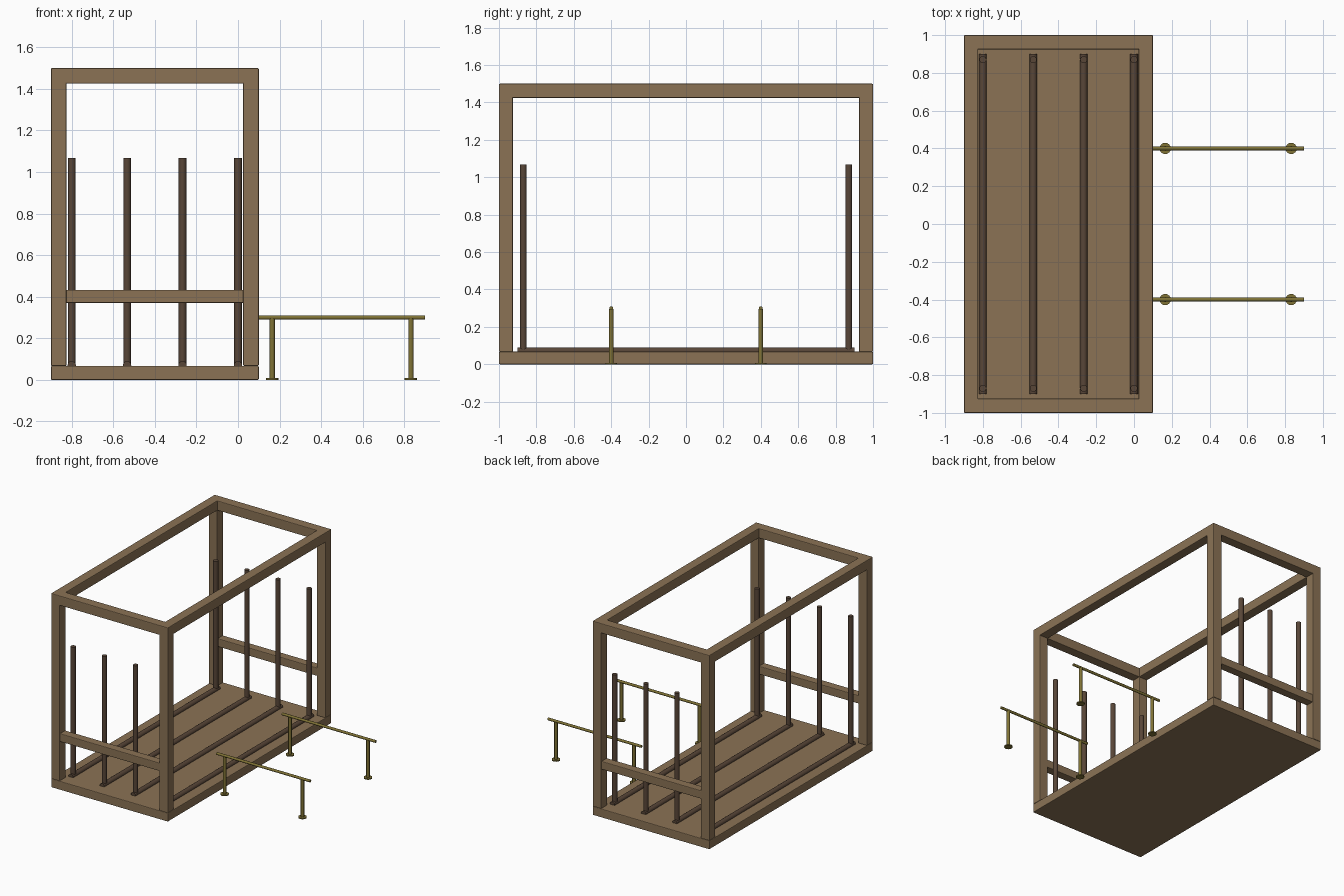
import bpy
import math
from mathutils import Vector

if "Cube" in bpy.data.objects:
    bpy.data.objects.remove(bpy.data.objects["Cube"])


def material(name, color):
    m = bpy.data.materials.new(name)
    m.diffuse_color = (*color, 1)
    m.use_nodes = True
    m.node_tree.nodes["Principled BSDF"].inputs["Base Color"].default_value = m.diffuse_color
    return m


WOOD = material("tan_wood", (0.258, 0.171, 0.091))
DARK = material("dark_brown", (0.098, 0.061, 0.039))
BRASS = material("olive_brass", (0.216, 0.171, 0.036))


def box(name, lo, hi, bevel=0.005):
    lo, hi = Vector(lo), Vector(hi)
    bpy.ops.mesh.primitive_cube_add(size=1, location=(lo + hi) / 2)
    ob = bpy.context.object
    ob.name = name
    ob.scale = hi - lo
    bpy.ops.object.transform_apply(location=False, rotation=False, scale=True)
    mod = ob.modifiers.new("soft_edges", 'BEVEL')
    mod.width = bevel
    mod.segments = 2
    ob.data.materials.append(WOOD)
    return ob


def rod(name, a, b, radius, mat, sides=16):
    a, b = Vector(a), Vector(b)
    d = b - a
    bpy.ops.mesh.primitive_cylinder_add(
        vertices=sides, radius=radius, depth=d.length, location=(a + b) / 2,
        rotation=d.to_track_quat('Z', 'Y').to_euler())
    ob = bpy.context.object
    ob.name = name
    bpy.ops.object.shade_smooth_by_angle(angle=math.radians(35))
    ob.data.materials.append(mat)
    return ob


X0, X1 = -0.9, 0.1      # frame extent in x
T = 0.075               # beam thickness
FLOOR = 0.067
TOP = 1.5

# Floor slab
box("floor_platform", (X0, -1, 0), (X1, 1, FLOOR))

# Corner posts and long top beams
for side, x in (("left", X0), ("right", X1 - T)):
    for end, y in (("front", -1), ("back", 1 - T)):
        box(f"{end}_{side}_post", (x, y, FLOOR), (x + T, y + T, TOP))
    box(f"{side}_top_beam", (x, -1, TOP - T), (x + T, 1, TOP))

# Short top beams and low cross rails at both ends
for end, s in (("front", -1), ("back", 1)):
    yc = s * (1 - T / 2)
    box(f"{end}_top_beam", (X0, yc - T / 2, TOP - T), (X1, yc + T / 2, TOP))
    box(f"{end}_cross_rail", (X0 + T - 0.01, yc - 0.033, 0.37),
        (X1 - T + 0.01, yc + 0.033, 0.433))

# Upright poles joined by pipes along the floor
for i in range(4):
    x = -0.8 + i * 0.8 / 3
    rod(f"floor_pipe_{i + 1}", (x, -0.9, 0.07), (x, 0.9, 0.07), 0.02, DARK)
    for end, s in (("front", -1), ("back", 1)):
        rod(f"{end}_pole_{i + 1}", (x, s * 0.87, FLOOR),
            (x, s * 0.87, 1.067), 0.0185, DARK)

# Two side handrails on legs with round feet
for end, y in (("front", -0.4), ("back", 0.4)):
    rod(f"{end}_handrail", (X1, y, 0.3), (0.9, y, 0.3), 0.01, BRASS, 12)
    for side, x in (("inner", 0.165), ("outer", 0.832)):
        rod(f"{end}_{side}_leg", (x, y, 0), (x, y, 0.295), 0.0125, BRASS, 12)
        rod(f"{end}_{side}_foot", (x, y, 0), (x, y, 0.008), 0.03, BRASS)
